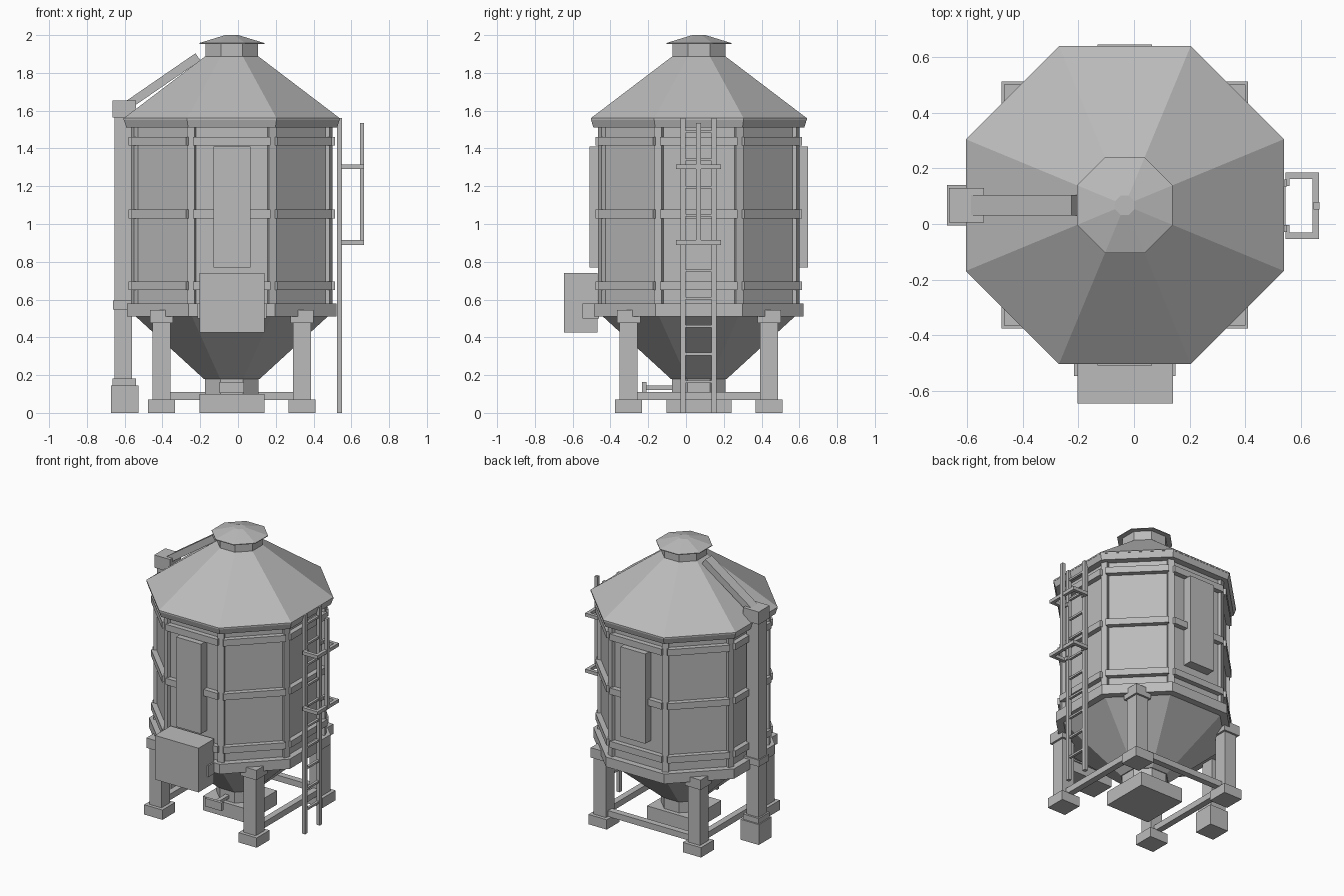
import bpy, bmesh, math
from mathutils import Matrix, Vector

cube = bpy.data.objects.get("Cube")
if cube:
    bpy.data.objects.remove(cube, do_unlink=True)

CX, CY = -0.033, 0.068          # axis of the silo
STEP = math.pi / 4

steel = bpy.data.materials.new("grey steel")
steel.use_nodes = True
GREY = (0.5, 0.5, 0.5, 1)
steel.diffuse_color = GREY
steel.node_tree.nodes["Principled BSDF"].inputs["Base Color"].default_value = GREY


def finish(name, bm):
    bmesh.ops.recalc_face_normals(bm, faces=bm.faces)
    mesh = bpy.data.meshes.new(name)
    bm.to_mesh(mesh)
    bm.free()
    mesh.materials.append(steel)
    obj = bpy.data.objects.new(name, mesh)
    bpy.context.collection.objects.link(obj)
    return obj


def add_box(bm, x, y, z, turn=Matrix()):
    """Box from (low, high) ranges, then moved by a matrix."""
    mid = Vector([(a + b) / 2 for a, b in (x, y, z)])
    size = [b - a for a, b in (x, y, z)]
    bmesh.ops.create_cube(bm, size=1, matrix=turn @ Matrix.Translation(mid) @ Matrix.Diagonal((*size, 1)))


def boxes(name, *ranges):
    bm = bmesh.new()
    for r in ranges:
        add_box(bm, *r)
    return finish(name, bm)


def around(angle):
    """Frame on the silo axis whose +x points outward at the angle."""
    return Matrix.Translation((CX, CY, 0)) @ Matrix.Rotation(angle, 4, "Z")


def octagon(name, profile):
    """Eight-sided solid from (apothem, height) pairs."""
    bm = bmesh.new()
    rings = []
    for apothem, z in profile:
        r = apothem / math.cos(STEP / 2)
        rings.append([bm.verts.new((CX + r * math.cos((k + 0.5) * STEP),
                                    CY + r * math.sin((k + 0.5) * STEP), z)) for k in range(8)])
    for low, high in zip(rings, rings[1:]):
        for k in range(8):
            n = (k + 1) % 8
            bm.faces.new((low[k], low[n], high[n], high[k]))
    bm.faces.new(rings[0])
    bm.faces.new(rings[-1])
    return finish(name, bm)


# Silo shell
octagon("silo_wall", [(0.512, 0.51), (0.512, 1.55)])
octagon("hopper", [(0.148, 0.18), (0.51, 0.512)])
octagon("hopper_spout", [(0.142, 0.09), (0.142, 0.18)])
octagon("lower_ring", [(0.555, 0.51), (0.555, 0.58)])
octagon("eave_ring", [(0.558, 1.51), (0.572, 1.555)])
octagon("roof", [(0.572, 1.55), (0.572, 1.56), (0.14, 1.888)])
octagon("roof_neck", [(0.14, 1.86), (0.14, 1.957)])
octagon("roof_cap", [(0.172, 1.953), (0.172, 1.958), (0.035, 2.0)])

# Corner posts and horizontal bands
bm = bmesh.new()
for k in range(8):
    add_box(bm, (0.53, 0.568), (-0.022, 0.022), (0.57, 1.52), around((k + 0.5) * STEP))
finish("corner_posts", bm)

bm = bmesh.new()
for k in range(8):
    for z in (0.65, 1.03, 1.415):
        add_box(bm, (0.5, 0.547), (-0.205, 0.205), (z, z + 0.046), around(k * STEP))
finish("wall_bands", bm)

# Hatches on the front and back walls
for name, angle in (("front_hatch", -math.pi / 2), ("back_hatch", math.pi / 2)):
    bm = bmesh.new()
    add_box(bm, (0.5, 0.578), (-0.098, 0.098), (0.77, 1.41), around(angle))
    finish(name, bm)

# Legs with feet and top brackets
LEG = 0.372
for side, sx in (("left", 1), ("right", -1)):
    for end, sy in (("front", -1), ("back", 1)):
        x, y = CX + sx * LEG, CY + sy * LEG

        def square(half, low, high):
            return ((x - half, x + half), (y - half, y + half), (low, high))
        boxes(f"{end}_{side}_leg", square(0.048, 0.06, 0.53))
        boxes(f"{end}_{side}_foot", square(0.072, 0, 0.07))
        boxes(f"{end}_{side}_bracket", square(0.062, 0.475, 0.545))

# Braces between the legs, open at the front
for name, angle in (("left_brace", 0), ("back_brace", math.pi / 2), ("right_brace", math.pi)):
    bm = bmesh.new()
    add_box(bm, (LEG - 0.022, LEG + 0.022), (-LEG, LEG), (0.067, 0.11), around(angle))
    finish(name, bm)

# Outlet base and lever
boxes("outlet_base", ((CX - 0.172, CX + 0.172), (CY - 0.172, CY + 0.172), (0, 0.1)))
boxes("outlet_lever",
      ((CX - 0.015, CX + 0.015), (-0.22, -0.06), (0.122, 0.145)),
      ((CX - 0.065, CX + 0.065), (-0.232, -0.21), (0.105, 0.163)))

# Control box on the front
boxes("control_box", ((-0.204, 0.14), (-0.645, -0.468), (0.425, 0.74)))
boxes("control_box_mount", ((-0.215, 0.15), (-0.547, -0.46), (0.5, 0.58)))

# Filling pipe on the right side
boxes("pipe", ((-0.655, -0.56), (CY - 0.048, CY + 0.048), (0.14, 1.6)))
boxes("pipe_foot", ((-0.673, -0.527), (CY - 0.073, CY + 0.073), (0, 0.145)))
boxes("pipe_collar", ((-0.665, -0.54), (CY - 0.062, CY + 0.062), (0.145, 0.182)))
boxes("pipe_clamp", ((-0.663, -0.54), (CY - 0.056, CY + 0.056), (0.548, 0.595)))
boxes("pipe_head", ((-0.665, -0.54), (CY - 0.062, CY + 0.062), (1.565, 1.655)))
start, stop = Vector((-0.59, CY, 1.625)), Vector((-0.212, CY, 1.885))
run = stop - start
bm = bmesh.new()
add_box(bm, (0, run.length), (-0.037, 0.037), (-0.023, 0.023),
        Matrix.Translation(start) @ Matrix.Rotation(-math.atan2(run.z, run.x), 4, "Y"))
finish("sloping_chute", bm)

# Ladder on the left side
LY = 0.066
rails = [((0.525, 0.55), (LY + s * 0.082 - 0.013, LY + s * 0.082 + 0.013), (0, 1.56)) for s in (-1, 1)]
boxes("ladder_rails", *rails)
rungs = [((0.528, 0.546), (LY - 0.08, LY + 0.08), (0.158 + i * 0.147, 0.172 + i * 0.147)) for i in range(10)]
boxes("ladder_rungs", *rungs)

# Safety guard around the ladder
for name, z in (("lower_guard_hoop", 0.89), ("upper_guard_hoop", 1.29)):
    arms = [((0.545, 0.666), (LY + s * 0.108 - 0.012, LY + s * 0.108 + 0.012), (z, z + 0.024)) for s in (-1, 1)]
    inner = [((0.545, 0.56), tuple(sorted((LY + s * 0.07, LY + s * 0.12))), (z, z + 0.024)) for s in (-1, 1)]
    boxes(name, *arms, *inner, ((0.643, 0.666), (LY - 0.12, LY + 0.12), (z, z + 0.024)))
boxes("guard_bar", ((0.645, 0.668), (LY - 0.013, LY + 0.013), (0.89, 1.535)))
